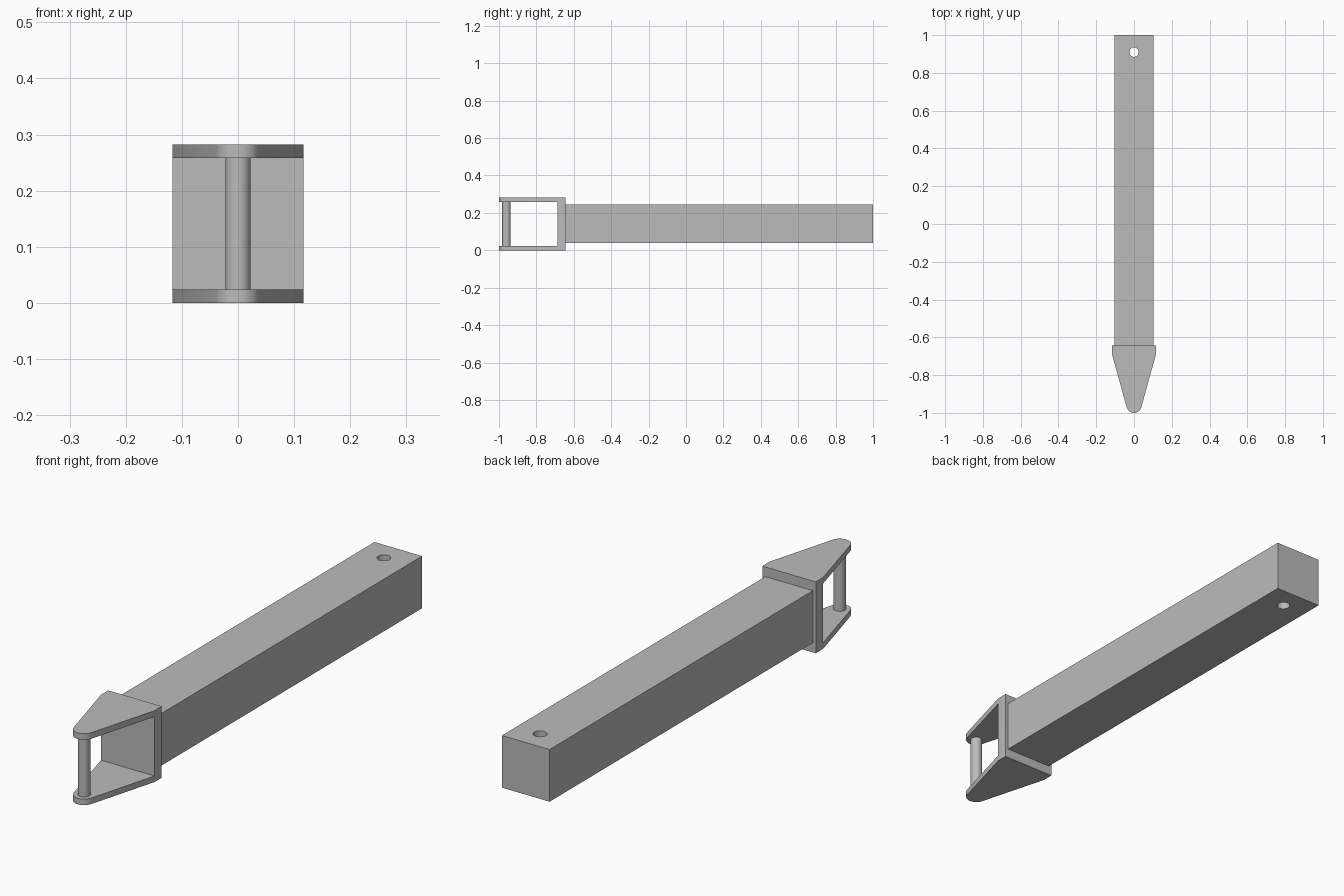
import bpy
from math import acos, atan2, cos, sin, pi, hypot, radians

cube = bpy.data.objects.get("Cube")
if cube:
    bpy.data.objects.remove(cube, do_unlink=True)

# Single metal colour
grey = bpy.data.materials.new("plain grey")
grey.use_nodes = True
GREY = (0.5, 0.5, 0.5, 1)
grey.diffuse_color = GREY
grey.node_tree.nodes["Principled BSDF"].inputs["Base Color"].default_value = GREY


def prism(name, outline, z0, z1):
    """Extrude a counter-clockwise xy outline from z0 to z1."""
    n = len(outline)
    verts = [(x, y, z) for z in (z0, z1) for x, y in outline]
    faces = [list(range(n))[::-1], list(range(n, 2 * n))]
    faces += [(i, (i + 1) % n, (i + 1) % n + n, i + n) for i in range(n)]
    mesh = bpy.data.meshes.new(name)
    mesh.from_pydata(verts, [], faces)
    mesh.materials.append(grey)
    obj = bpy.data.objects.new(name, mesh)
    bpy.context.collection.objects.link(obj)
    return obj


def box(name, half_x, y0, y1, z0, z1):
    outline = [(-half_x, y0), (half_x, y0), (half_x, y1), (-half_x, y1)]
    return prism(name, outline, z0, z1)


def rod(name, radius, y, z0, z1, sides=48):
    outline = [(radius * cos(2 * pi * i / sides), y + radius * sin(2 * pi * i / sides))
               for i in range(sides)]
    return prism(name, outline, z0, z1)


def activate(obj):
    bpy.ops.object.select_all(action='DESELECT')
    obj.select_set(True)
    bpy.context.view_layer.objects.active = obj


def cut(obj, cutter):
    cutter.hide_render = True
    mod = obj.modifiers.new("cut", 'BOOLEAN')
    mod.operation = 'DIFFERENCE'
    mod.solver = 'EXACT'
    mod.object = cutter
    activate(obj)
    bpy.ops.object.modifier_apply(modifier=mod.name)
    bpy.data.objects.remove(cutter, do_unlink=True)


def smooth(obj):
    activate(obj)
    bpy.ops.object.shade_smooth_by_angle(angle=radians(30))


HEIGHT, WALL = 0.282, 0.024
HALF_W, BACK, SHOULDER = 0.117, -0.643, -0.688
PIN_Y, TIP_R = -0.96, 0.04

# Square bar with a vertical hole near its far end
bar = box("square_bar", 0.104, BACK, 1.0, 0.038, 0.244)
cut(bar, rod("hole_cutter", 0.025, 0.91, -0.1, 0.4))
smooth(bar)

# Clevis bracket: tapered outline whose sides run tangent to the rounded tip
dx, dy = HALF_W, SHOULDER - PIN_Y
start = atan2(dy, dx) - acos(TIP_R / hypot(dx, dy))
end = -pi - start
STEPS = 20
tip = [(TIP_R * cos(a), PIN_Y + TIP_R * sin(a))
       for a in (end + (start - end) * i / STEPS for i in range(STEPS + 1))]
outline = tip + [(HALF_W, SHOULDER), (HALF_W, BACK), (-HALF_W, BACK), (-HALF_W, SHOULDER)]
bracket = prism("clevis_bracket", outline, 0, HEIGHT)
cut(bracket, box("slot_cutter", 0.3, -1.2, SHOULDER, WALL, HEIGHT - WALL))
smooth(bracket)

# Pin joining the two ears
smooth(rod("clevis_pin", 0.0225, PIN_Y, WALL, HEIGHT - WALL))
